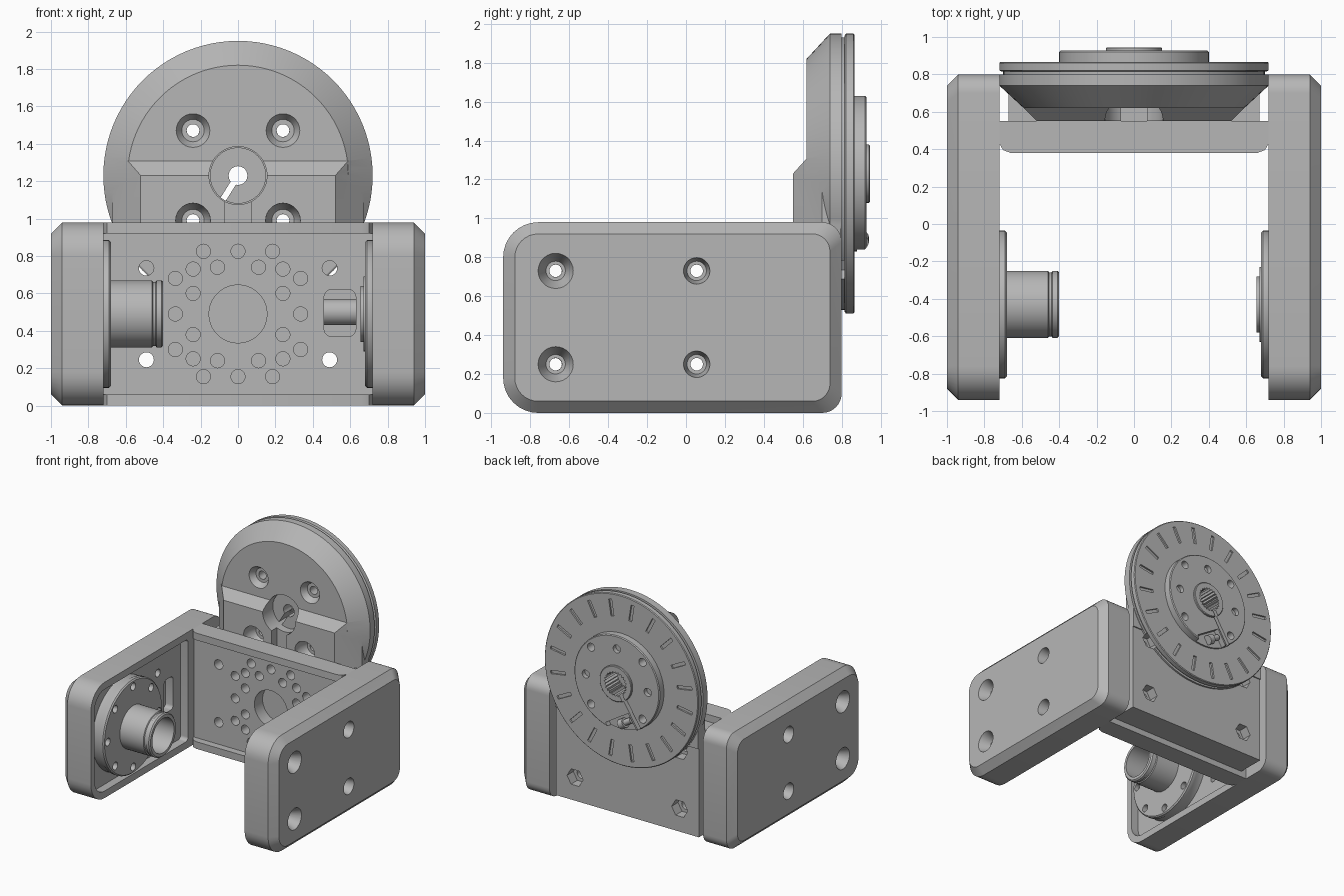
import bpy, bmesh
from math import pi, sin, cos, radians
from mathutils import Vector, Matrix

if "Cube" in bpy.data.objects:
    bpy.data.objects.remove(bpy.data.objects["Cube"])

GREY = (0.47, 0.47, 0.47, 1)
grey = bpy.data.materials.new("mid grey")
grey.use_nodes = True
grey.diffuse_color = GREY
grey.node_tree.nodes["Principled BSDF"].inputs["Base Color"].default_value = GREY

MID = 0.49               # height of the arm axis
AXLE = (-0.43, MID)      # side flange centre (y, z)
HUB = (0, 1.23)          # rear disc centre (x, z)


def loft(name, rings, closed=False):
    """Skin a list of equal-sized rings, capped or joined end to end."""
    bm = bmesh.new()
    loops = [[bm.verts.new(p) for p in ring] for ring in rings]
    pairs = list(zip(loops, loops[1:]))
    if closed:
        pairs.append((loops[-1], loops[0]))
    else:
        bm.faces.new(loops[0])
        bm.faces.new(loops[-1])
    for a, b in pairs:
        for i in range(len(a)):
            j = (i + 1) % len(a)
            bm.faces.new((a[i], a[j], b[j], b[i]))
    bmesh.ops.recalc_face_normals(bm, faces=bm.faces)
    mesh = bpy.data.meshes.new(name)
    bm.to_mesh(mesh)
    bm.free()
    mesh.materials.append(grey)
    ob = bpy.data.objects.new(name, mesh)
    bpy.context.collection.objects.link(ob)
    return ob


def lathe(name, axis, centre, profile, seg=32, closed=False, teeth=0, turn=0):
    """Turn (position, radius) pairs about an axis parallel to x or y."""
    rings = []
    for t, r in profile:
        ring = []
        for i in range(seg):
            a = turn + 2 * pi * i / seg
            rr = r - teeth * (i % 2)
            u, v = centre[0] + rr * cos(a), centre[1] + rr * sin(a)
            ring.append((t, u, v) if axis == "x" else (u, t, v))
        rings.append(ring)
    return loft(name, rings, closed)


def rounded(u0, u1, v0, v1, r_low, r_high, steps=8):
    """Rounded rectangle; the low-u and high-u corners have their own radii."""
    pts = []
    corners = ((u1, v1, -1, -1, r_high), (u0, v1, 1, -1, r_low),
               (u0, v0, 1, 1, r_low), (u1, v0, -1, 1, r_high))
    for k, (u, v, su, sv, r) in enumerate(corners):
        for i in range(steps + 1):
            a = (k + i / steps) * pi / 2
            pts.append((u + su * r + r * cos(a), v + sv * r + r * sin(a)))
    return pts


def box(x0, x1, y0, y1, z0, z1, name="cutter"):
    return loft(name, [[(x0, y0, z), (x1, y0, z), (x1, y1, z), (x0, y1, z)] for z in (z0, z1)])


def cut(target, *cutters):
    """Subtract each cutter, then delete it."""
    bpy.context.view_layer.objects.active = target
    for c in cutters:
        c.hide_render = True
        mod = target.modifiers.new("cut", "BOOLEAN")
        mod.operation, mod.solver, mod.object = "DIFFERENCE", "EXACT", c
        bpy.ops.object.modifier_apply(modifier=mod.name)
        bpy.data.objects.remove(c)


def hole(axis, centre, a, b, r, seg=20):
    return lathe("cutter", axis, centre, [(a, r), (b, r)], seg)


def around(n, r, centre, start=0):
    return [(centre[0] + r * cos(start + 2 * pi * i / n),
             centre[1] + r * sin(start + 2 * pi * i / n)) for i in range(n)]


# Side plates with chamfered outside, shallow inner pocket and bolt holes
for s, side in ((1, "left"), (-1, "right")):
    outer = rounded(-0.94, 0.80, 0, 0.98, 0.18, 0.1)
    face = rounded(-0.88, 0.74, 0.06, 0.92, 0.12, 0.09)
    plate = loft(side + "_side_plate", [[(s * x, y, z) for y, z in ring]
                 for x, ring in ((0.72, outer), (0.94, outer), (1.0, face))])
    pocket = rounded(-0.89, 0.36, 0.06, 0.92, 0.13, 0.03)
    cut(plate, loft("cutter", [[(s * x, y, z) for y, z in pocket] for x in (0.6, 0.79)]))
    slot = rounded(0.14, 0.26, 0.35, 0.63, 0.03, 0.03, 4)
    cut(plate, loft("cutter", [[(s * x, y, z) for y, z in slot] for x in (0.7, 0.86)]))
    for dz in (-0.24, 0.24):
        for y, big, small in ((-0.67, 0.095, 0.05), (0.055, 0.07, 0.05)):
            cut(plate, lathe("cutter", "x", (y, MID + dz),
                [(s * 0.6, 0.032), (s * 0.91, 0.032), (s * 0.91, small), (s * 1.01, big)], 28))

    # Round flange on the inner face
    flange = lathe(side + "_flange", "x", AXLE,
                   [(s * 0.80, 0.39), (s * 0.73, 0.39), (s * 0.72, 0.395),
                    (s * 0.69, 0.395), (s * 0.68, 0.385)], 64)
    for i, c in enumerate(around(8, 0.34, AXLE)):
        cut(flange, hole("x", c, s * 0.6, s * (0.85 if i % 2 else 0.72), 0.032, 16))

# Right hollow spigot with a retaining groove
lathe("right_spigot", "x", AXLE,
      [(-0.69, 0.18), (-0.46, 0.18), (-0.455, 0.172), (-0.44, 0.172), (-0.435, 0.18),
       (-0.41, 0.18), (-0.40, 0.17), (-0.40, 0.145), (-0.69, 0.145)], 48, True)

# Left stepped bearing boss
lathe("left_boss", "x", AXLE,
      [(0.69, 0.2), (0.67, 0.2), (0.67, 0.15), (0.655, 0.15), (0.655, 0.08), (0.69, 0.08)], 48, True)

# Cross channel joining the side plates
section = lambda f: [(0.55, 0), (0.55, 0.98), (f, 0.98), (f, 0.92),
                     (0.44, 0.92), (0.44, 0.06), (f, 0.06), (f, 0)]
ends = [(0.72, 0.43), (0.70, 0.395), (0.66, 0.38)]
ends = [(-x, f) for x, f in ends] + [(x, f) for x, f in reversed(ends)]
channel = loft("cross_channel", [[(x, y, z) for y, z in section(f)] for x, f in ends])

# Rear block behind the channel
block = box(-0.67, 0.67, 0.55, 0.785, 0.05, 0.92, "rear_block")

# Domed disc housing and its squared lower neck
housing = lathe("disc_housing", "y", HUB,
                [(0.62, 0.59), (0.74, 0.72), (0.80, 0.72), (0.80, 0.70), (0.816, 0.70)], 96)
neck_rings = []
for z, w, f, m in ((0.8, 0.52, 0.55, 0.67), (1.23, 0.52, 0.55, 0.67), (1.31, 0.59, 0.622, 0.66)):
    neck_rings.append([(-w, f, z), (w, f, z), (m, 0.70, z), (m, 0.795, z),
                       (-m, 0.795, z), (-m, 0.70, z)])
neck = loft("housing_neck", neck_rings)
bpy.context.view_layer.objects.active = housing
join = housing.modifiers.new("join", "BOOLEAN")
join.operation, join.solver, join.object = "UNION", "EXACT", neck
bpy.ops.object.modifier_apply(modifier="join")
bpy.data.objects.remove(neck)

# Holes in the channel web, mirrored both ways
spots = set()
for x, z in ((0.185, 0.335), (0.24, 0.24), (0.335, 0.19), (0.11, 0.25),
             (0.24, 0.11), (0.335, 0), (0, 0.335)):
    spots |= {(sx * x, MID + sz * z) for sx in (1, -1) for sz in (1, -1)}
for c in sorted(spots):
    cut(channel, hole("y", c, 0.3, 0.6, 0.038, 16))
cut(channel, hole("y", (0, MID), 0.3, 0.6, 0.155, 40))

# Through bolts with hexagonal nut pockets at the rear
for sx in (1, -1):
    for sz in (1, -1):
        c = (sx * 0.49, MID + sz * 0.245)
        cut(channel, hole("y", c, 0.3, 0.6, 0.04))
        for part in (block, housing):
            cut(part, hole("y", c, 0.5, 0.9, 0.04), hole("y", c, 0.70, 0.9, 0.075, 6))

# Cable window and the rod inside it
window = rounded(0.46, 0.63, 0.37, 0.62, 0.04, 0.04, 4)
for part in (channel, block):
    cut(part, loft("cutter", [[(x, y, z) for x, z in window] for y in (0.4, 0.68)]))
lathe("window_rod", "x", (0.60, 0.5), [(0.45, 0.07), (0.64, 0.07)], 24)

# Toothed-look index disc with radial grooves
disc = lathe("index_disc", "y", HUB,
             [(0.816, 0.71), (0.822, 0.72), (0.86, 0.72), (0.866, 0.714)], 96)
for i in range(20):
    groove = box(0.53, 0.67, 0.852, 0.9, -0.014, 0.014)
    groove.data.transform(Matrix.Translation((HUB[0], 0, HUB[1]))
                          @ Matrix.Rotation(2 * pi * (i + 0.5) / 20, 4, "Y"))
    cut(disc, groove)

# Rear clamp hub
hub = lathe("clamp_hub", "y", HUB,
            [(0.866, 0.4), (0.92, 0.4), (0.927, 0.393)], 72)
core = lathe("hub_core", "y", HUB, [(0.68, 0.15), (0.94, 0.15), (0.945, 0.145)], 48)

# Central bore, cable notch and bolt holes through the stack
cut(housing, hole("y", HUB, 0.5, 0.9, 0.155, 48),
    box(-0.07, 0.07, 0.5, 0.62, 0.7, 1.15))
cut(disc, hole("y", HUB, 0.5, 0.9, 0.155, 48))
cut(hub, hole("y", HUB, 0.5, 1, 0.149, 48))
for c in around(4, 0.34, HUB, pi / 4):
    cut(housing, lathe("cutter", "y", c, [(0.5, 0.095), (0.62, 0.09), (0.67, 0.06),
                                          (0.67, 0.034), (0.9, 0.034)], 28))
    cut(disc, hole("y", c, 0.7, 1, 0.034))
    cut(hub, hole("y", c, 0.7, 1, 0.034))
for c in around(4, 0.29, HUB):
    if c[1] > 1:
        cut(hub, hole("y", c, 0.89, 1, 0.034))
cut(core, hole("y", HUB, 0.5, 1, 0.05, 32),
    lathe("cutter", "y", HUB, [(0.78, 0.105), (1, 0.105)], 48, teeth=0.015))

# Clamp slit and screw recess, tilted toward the lower right
tilt = Matrix.Translation((HUB[0], 0, HUB[1])) @ Matrix.Rotation(radians(32), 4, "Y")
for part, dims in ((core, (-0.016, 0.016, 0.5, 1, -0.2, 0)),
                   (hub, (-0.016, 0.016, 0.88, 1, -0.5, 0)),
                   (hub, (0.03, 0.28, 0.88, 1, -0.45, -0.25))):
    c = box(*dims)
    c.data.transform(tilt)
    cut(part, c)
screw = lathe("clamp_screw", "x", (0.90, -0.31),
              [(0.05, 0.025), (0.12, 0.025), (0.12, 0.04), (0.17, 0.04)], 20)
screw.data.transform(tilt)

# Smooth round surfaces while keeping edges crisp
bpy.ops.object.select_all(action="DESELECT")
for ob in bpy.context.scene.objects:
    if ob.type == "MESH" and grey.name in ob.data.materials:
        ob.select_set(True)
        bpy.context.view_layer.objects.active = ob
bpy.ops.object.shade_smooth_by_angle(angle=radians(30))
